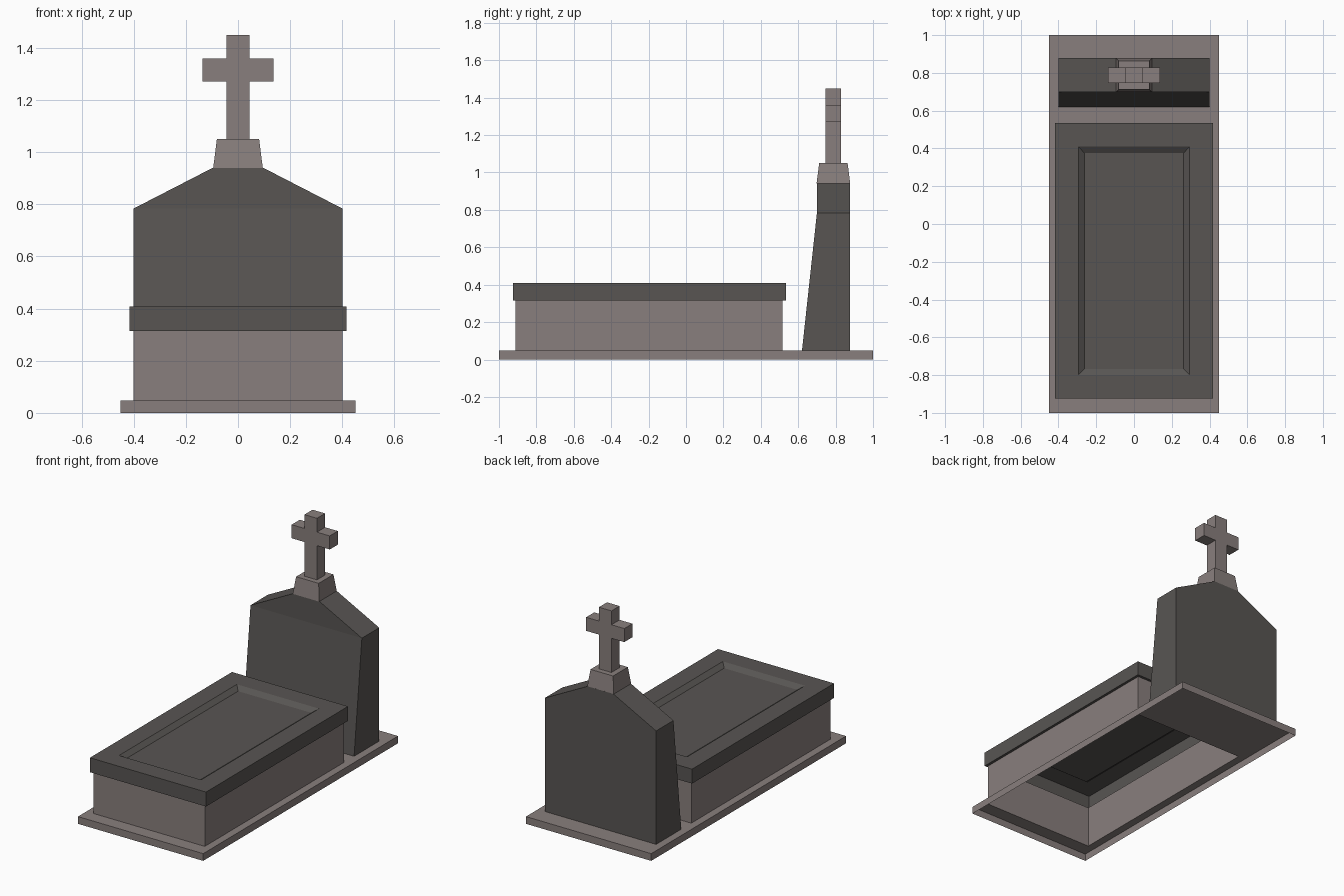
import bpy, bmesh

if "Cube" in bpy.data.objects:
    bpy.data.objects.remove(bpy.data.objects["Cube"])

def material(name, rgb):
    m = bpy.data.materials.new(name)
    m.diffuse_color = (*rgb, 1.0)
    m.use_nodes = True
    m.node_tree.nodes["Principled BSDF"].inputs["Base Color"].default_value = m.diffuse_color
    return m

STONE = material("light_stone", (0.25, 0.212, 0.205))
DARK = material("dark_stone", (0.098, 0.091, 0.086))

def finish(name, bm, mat):
    me = bpy.data.meshes.new(name)
    bm.to_mesh(me)
    bm.free()
    me.materials.append(mat)
    ob = bpy.data.objects.new(name, me)
    bpy.context.collection.objects.link(ob)
    return ob

def ring_stack(name, rings, mat, cap=True):
    """Loft rectangles given as (half width, front y, back y, z)."""
    bm = bmesh.new()
    loops = [[bm.verts.new(p) for p in ((-w, f, z), (w, f, z), (w, b, z), (-w, b, z))]
             for w, f, b, z in rings]
    for lo, hi in zip(loops, loops[1:]):
        for i in range(4):
            j = (i + 1) % 4
            bm.faces.new((lo[i], lo[j], hi[j], hi[i]))
    if cap:
        bm.faces.new(loops[-1])
    return finish(name, bm, mat)

# Plinth and tomb walls: one hollow shell, open underneath
ring_stack("plinth_and_tomb_walls", [
    (0.45, -1.0, 1.0, 0.0),
    (0.45, -1.0, 1.0, 0.047),
    (0.40, -0.912, 0.517, 0.047),
    (0.40, -0.912, 0.517, 0.317)], STONE, cap=False)

# Overhanging lid with a sunken panel
ring_stack("tomb_lid", [
    (0.40, -0.912, 0.517, 0.315),
    (0.417, -0.924, 0.534, 0.315),
    (0.417, -0.924, 0.534, 0.409),
    (0.295, -0.80, 0.41, 0.409),
    (0.263, -0.767, 0.376, 0.386)], DARK)

# Headstone with leaning front and sloped shoulders
ring_stack("headstone", [
    (0.40, 0.62, 0.878, 0.047),
    (0.40, 0.70, 0.878, 0.784),
    (0.093, 0.70, 0.878, 0.942)], DARK)

# Tapered foot of the cross
ring_stack("cross_foot", [
    (0.095, 0.698, 0.878, 0.94),
    (0.081, 0.712, 0.864, 1.05)], STONE)

# Cross: mirrored outline, extruded front to back
half = [(0.045, 1.05), (0.045, 1.272), (0.137, 1.272),
        (0.137, 1.36), (0.045, 1.36), (0.045, 1.45)]
outline = half + [(-x, z) for x, z in reversed(half)]
bm = bmesh.new()
face = bm.faces.new([bm.verts.new((x, 0.746, z)) for x, z in outline])
ext = bmesh.ops.extrude_face_region(bm, geom=[face])
for v in ext["geom"]:
    if isinstance(v, bmesh.types.BMVert):
        v.co.y = 0.829
bmesh.ops.recalc_face_normals(bm, faces=bm.faces)
finish("cross", bm, STONE)
